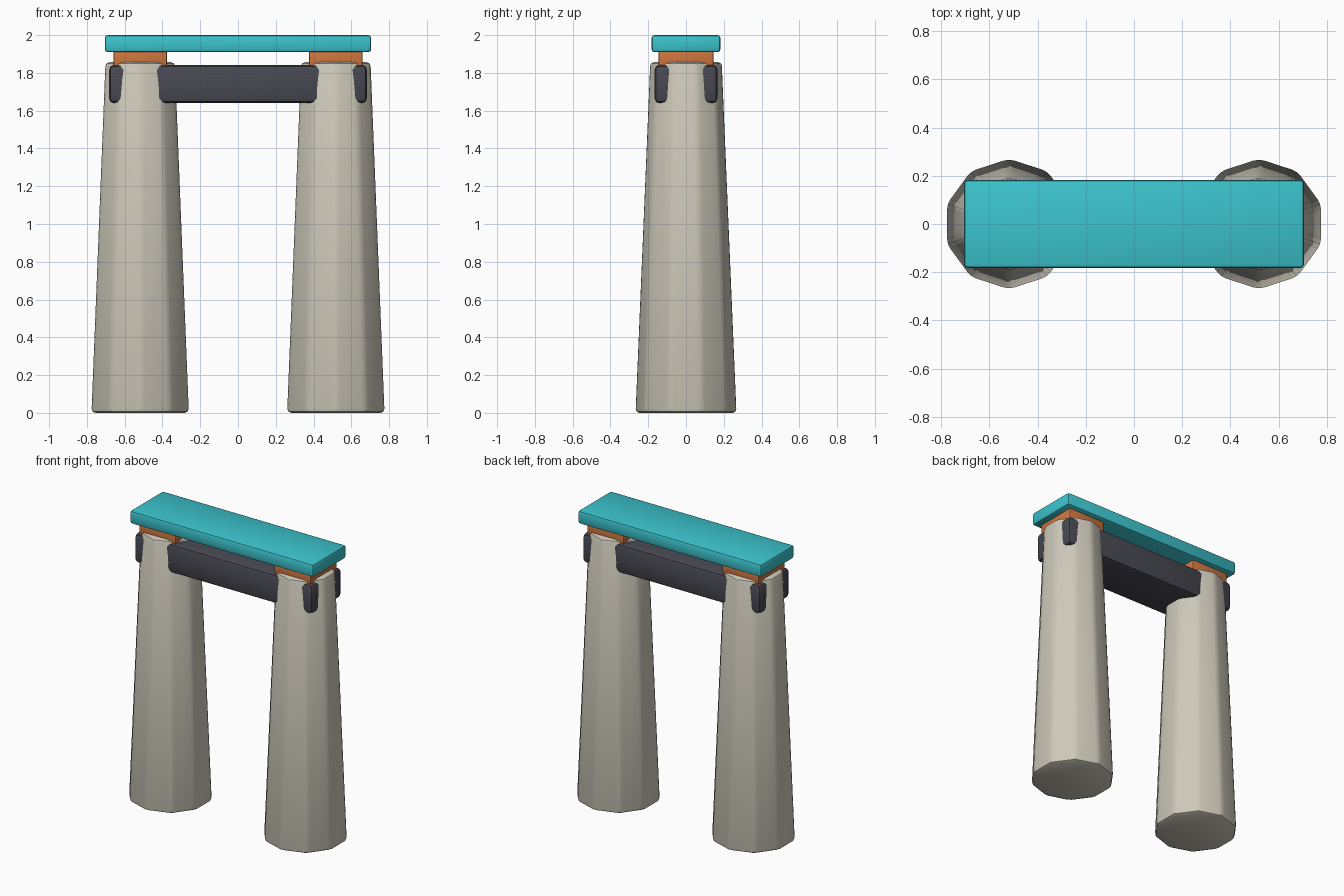
import bpy
import bmesh
from mathutils import Matrix, Vector

cube = bpy.data.objects.get("Cube")
if cube:
    bpy.data.objects.remove(cube, do_unlink=True)


def material(name, rgb):
    mat = bpy.data.materials.new(name)
    mat.use_nodes = True
    colour = (*rgb, 1.0)
    mat.diffuse_color = colour
    mat.node_tree.nodes["Principled BSDF"].inputs["Base Color"].default_value = colour
    return mat


stone = material("pale_stone", (0.61, 0.58, 0.49))
slate = material("dark_slate", (0.065, 0.065, 0.084))
orange = material("burnt_orange", (0.61, 0.18, 0.048))
teal = material("teal", (0.045, 0.55, 0.61))


def finish(bm, name, mat, bevel):
    """Turn a bmesh into an object with softened, bevelled edges."""
    mesh = bpy.data.meshes.new(name)
    bm.to_mesh(mesh)
    bm.free()
    obj = bpy.data.objects.new(name, mesh)
    bpy.context.collection.objects.link(obj)
    mesh.materials.append(mat)
    mod = obj.modifiers.new("soft_edges", "BEVEL")
    mod.width = bevel
    mod.segments = 2
    mod.limit_method = "ANGLE"
    mod.angle_limit = 0.5
    bpy.ops.object.select_all(action="DESELECT")
    obj.select_set(True)
    bpy.context.view_layer.objects.active = obj
    bpy.ops.object.modifier_apply(modifier=mod.name)
    bpy.ops.object.shade_smooth_by_angle(angle=0.5)
    return obj


def box(name, mat, half_x, half_y, low, high, bevel, x=0.0):
    bm = bmesh.new()
    size = Vector((2 * half_x, 2 * half_y, high - low))
    place = Matrix.Translation((x, 0, (low + high) / 2)) @ Matrix.Diagonal(size).to_4x4()
    bmesh.ops.create_cube(bm, size=1, matrix=place)
    return finish(bm, name, mat, bevel)


def pillar(name, x, height=1.857):
    bm = bmesh.new()
    bmesh.ops.create_cone(bm, cap_ends=True, segments=10, radius1=0.271,
                          radius2=0.193, depth=height,
                          matrix=Matrix.Translation((x, 0, height / 2)))
    return finish(bm, name, stone, 0.022)


# Tapered pillars with a bearing block on each
for side, x in (("left", 0.518), ("right", -0.518)):
    pillar(side + "_pillar", x)
    box(side + "_bearing_block", orange, 0.142, 0.145, 1.82, 1.92, 0.008, x)

# Cross beam whose corners show through the pillars
box("cross_beam", slate, 0.682, 0.166, 1.64, 1.842, 0.025)

# Deck slab on top
box("deck_slab", teal, 0.705, 0.182, 1.91, 2.0, 0.015)
